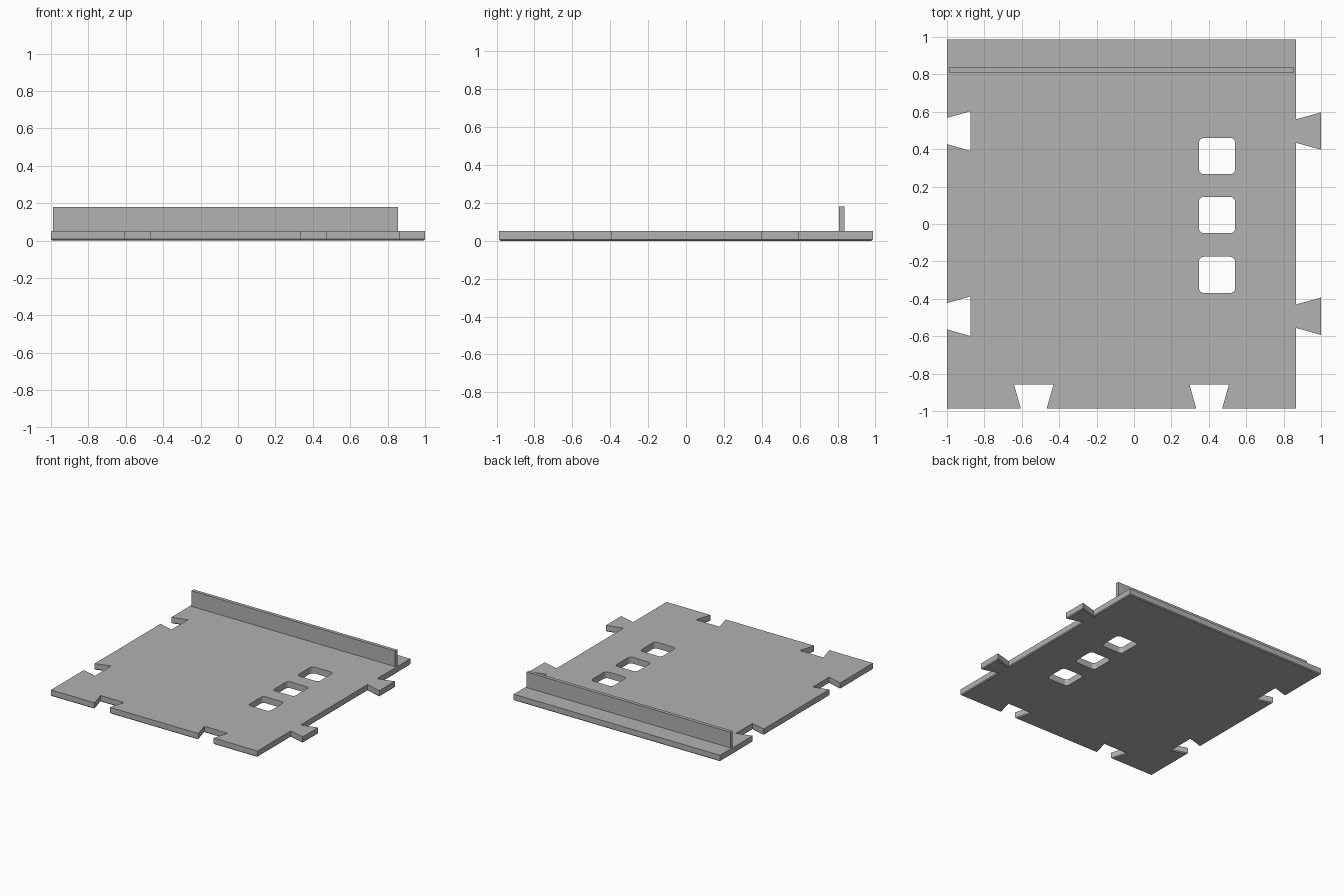
import bpy, bmesh
from math import sin, cos, pi

cube = bpy.data.objects.get("Cube")
if cube:
    bpy.data.objects.remove(cube, do_unlink=True)

grey = bpy.data.materials.new("light_grey")
grey.use_nodes = True
grey.diffuse_color = (0.445, 0.445, 0.445, 1)
grey.node_tree.nodes["Principled BSDF"].inputs["Base Color"].default_value = grey.diffuse_color

LEFT, RIGHT, EDGE_Y, THICK = -1.0, 0.867, 0.987, 0.052


def prism(name, outline, z0, z1, chamfer=0):
    """Extrude a counter-clockwise outline, optionally chamfering its lower rim."""
    bm = bmesh.new()
    base = bm.faces.new([bm.verts.new((x, y, z0)) for x, y in outline])
    top = bmesh.ops.extrude_face_region(bm, geom=[base], use_keep_orig=True)
    for v in top["geom"]:
        if isinstance(v, bmesh.types.BMVert):
            v.co.z = z1
    bmesh.ops.recalc_face_normals(bm, faces=bm.faces)
    if chamfer:
        rim = [e for e in bm.edges if all(v.co.z == bm.verts[:][0].co.z for v in e.verts)]
        bmesh.ops.bevel(bm, geom=rim, offset=chamfer, segments=1, affect='EDGES')
    mesh = bpy.data.meshes.new(name)
    bm.to_mesh(mesh)
    bm.free()
    obj = bpy.data.objects.new(name, mesh)
    obj.data.materials.append(grey)
    bpy.context.collection.objects.link(obj)
    return obj


def dovetail(centre, mouth, inner, depth):
    """Four (along, inward) points of a dovetail, ordered along the edge."""
    return [(centre - mouth, 0), (centre - inner, depth),
            (centre + inner, depth), (centre + mouth, 0)]


def rounded_square(cx, cy, half, r, steps=5):
    pts = []
    for q, (sx, sy) in enumerate([(1, 1), (-1, 1), (-1, -1), (1, -1)]):
        for i in range(steps + 1):
            a = (q + i / steps) * pi / 2
            pts.append((cx + sx * (half - r) + r * cos(a),
                        cy + sy * (half - r) + r * sin(a)))
    return pts


# Plate outline: sockets on the front and right-hand edges, tabs opposite
outline = [(LEFT, -EDGE_Y)]
for c in (-0.536, 0.402):
    outline += [(a, -EDGE_Y + d) for a, d in dovetail(c, 0.069, 0.106, 0.13)]
outline.append((RIGHT, -EDGE_Y))
for c in (-0.493, 0.497):
    outline += [(RIGHT + d, a) for a, d in dovetail(c, 0.063, 0.1, 1 - RIGHT)]
outline += [(RIGHT, EDGE_Y), (LEFT, EDGE_Y)]
for c in (0.497, -0.493):
    outline += [(LEFT + d, a) for a, d in reversed(dovetail(c, 0.07, 0.106, 0.125))]
plate = prism("floor_plate", outline, 0, THICK, chamfer=0.007)

# Rounded square openings
for i, y in enumerate((0.363, 0.048, -0.272)):
    cutter = prism(f"opening_cutter_{i + 1}", rounded_square(0.444, y, 0.097, 0.027), -0.1, 0.15)
    cutter.hide_render = True
    cutter.hide_set(True)
    cutter.display_type = 'WIRE'
    cut = plate.modifiers.new(f"opening_{i + 1}", 'BOOLEAN')
    cut.operation, cut.solver, cut.object = 'DIFFERENCE', 'EXACT', cutter

# Upright rib near the back edge
prism("back_rib", [(-0.988, 0.809), (0.855, 0.809), (0.855, 0.837), (-0.988, 0.837)],
      THICK - 0.002, 0.18)
